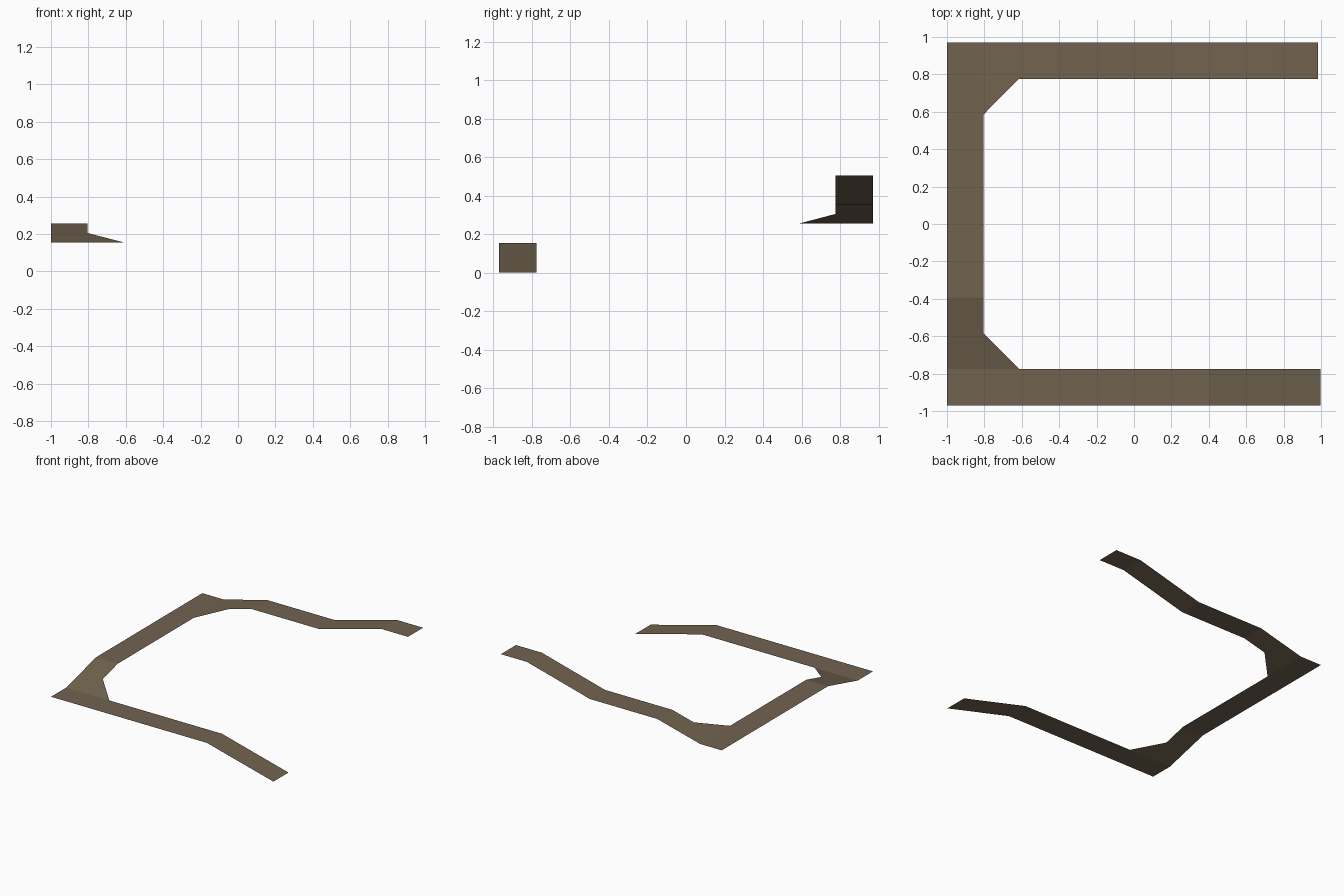
import bpy, bmesh

if "Cube" in bpy.data.objects:
    bpy.data.objects.remove(bpy.data.objects["Cube"])

mat = bpy.data.materials.new("dusty brown")
mat.diffuse_color = (0.165, 0.125, 0.078, 1)
mat.use_nodes = True
mat.node_tree.nodes["Principled BSDF"].inputs["Base Color"].default_value = mat.diffuse_color

OUT_Y, IN_Y = 0.97, 0.776   # outer and inner edges of the front and back runs
OUT_X, IN_X = -1.0, -0.805  # outer and inner edges of the left run


def sheet(name, faces):
    """Single-sided path surface; every face is turned to look up."""
    bm = bmesh.new()
    for pts in faces:
        bm.faces.new([bm.verts.new(p) for p in pts])
    bmesh.ops.remove_doubles(bm, verts=bm.verts, dist=0.0005)
    for f in bm.faces:
        f.normal_update()
        if f.normal.z < 0:
            f.normal_flip()
    me = bpy.data.meshes.new(name)
    bm.to_mesh(me)
    bm.free()
    me.materials.append(mat)
    ob = bpy.data.objects.new(name, me)
    bpy.context.collection.objects.link(ob)


def run(profile, a, b, along_x):
    """Sweep a (distance, height) profile between side lines a and b."""
    def pt(t, side, z):
        return (t, side, z) if along_x else (side, t, z)
    return [[pt(t0, a, z0), pt(t1, a, z1), pt(t1, b, z1), pt(t0, b, z0)]
            for (t0, z0), (t1, z1) in zip(profile, profile[1:])]


# front run: level, then a ramp down to the ground
sheet("front_path", run([(-1, 0.155), (0.4, 0.155), (0.997, 0)], -OUT_Y, -IN_Y, True))

# left run: ramp up from the front corner, then level
# with the chamfer filling its inner corner in the plane of the ramp
left = run([(-IN_Y, 0.155), (-0.393, 0.255), (IN_Y, 0.255)], OUT_X, IN_X, False)
left.append([(IN_X, -IN_Y, 0.155), (-0.612, -IN_Y, 0.155), (IN_X, -0.585, 0.205)])
sheet("left_path", left)

# back run: level corner, two ramps with a landing, level end
back = run([(-1, 0.255), (IN_X, 0.255), (-0.42, 0.355), (0.184, 0.355),
            (0.75, 0.505), (0.984, 0.505)], OUT_Y, IN_Y, True)
back.append([(IN_X, IN_Y, 0.255), (-0.615, IN_Y, 0.305), (IN_X, 0.585, 0.255)])
sheet("back_path", back)
